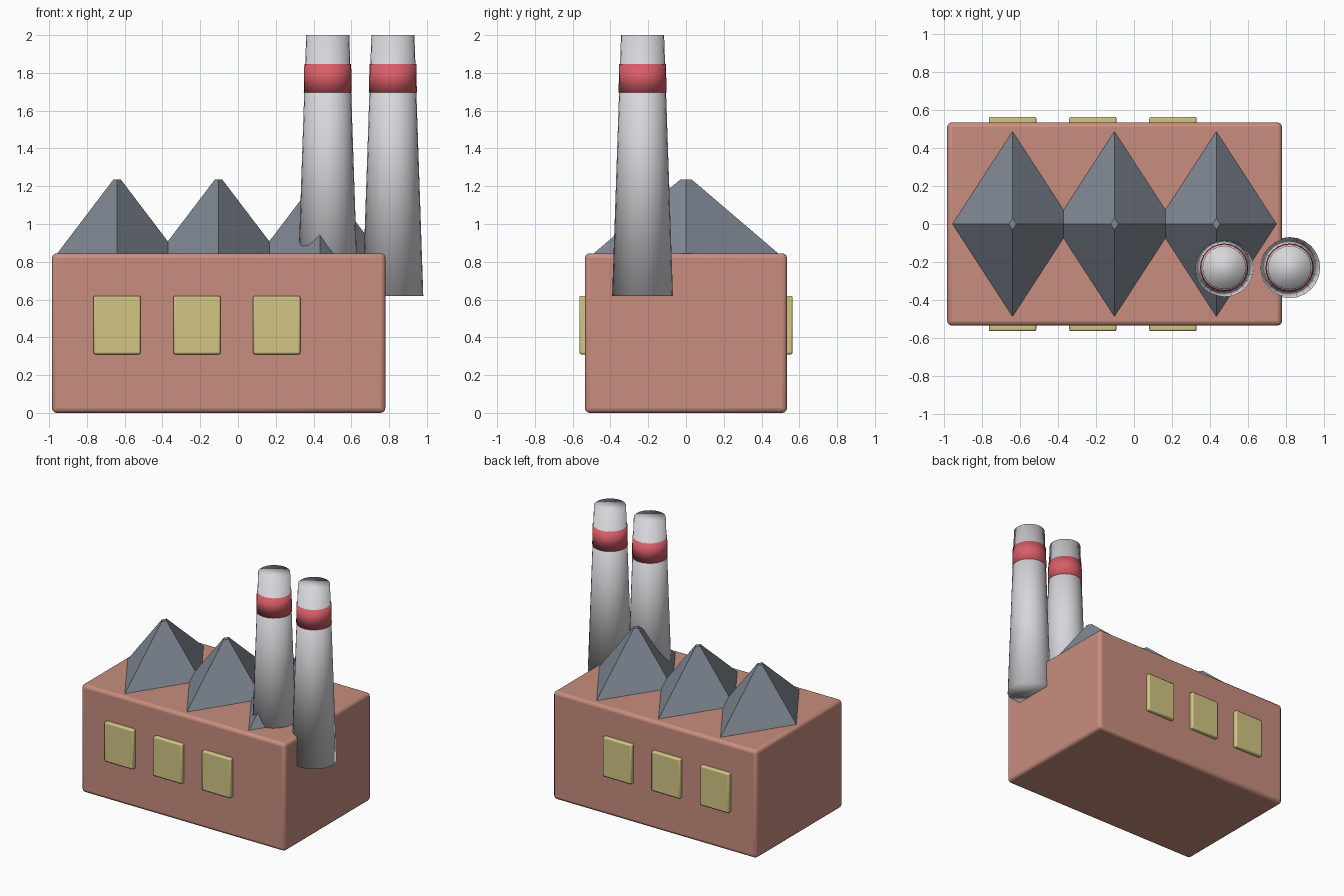
import bpy
import math

if "Cube" in bpy.data.objects:
    bpy.data.objects.remove(bpy.data.objects["Cube"])


def material(name, rgb):
    m = bpy.data.materials.new(name)
    m.diffuse_color = (*rgb, 1)
    m.use_nodes = True
    m.node_tree.nodes["Principled BSDF"].inputs["Base Color"].default_value = m.diffuse_color
    return m


BRICK = material("brick", (0.58, 0.27, 0.21))
SLATE = material("slate", (0.22, 0.25, 0.30))
CONCRETE = material("concrete", (0.68, 0.68, 0.71))
RED = material("red_band", (0.70, 0.11, 0.14))
GLASS = material("yellow_glass", (0.65, 0.57, 0.23))


def box(name, lo, hi, mat, bevel, segments):
    centre = [(a + b) / 2 for a, b in zip(lo, hi)]
    bpy.ops.mesh.primitive_cube_add(size=1, location=centre)
    ob = bpy.context.object
    ob.name = name
    ob.scale = [b - a for a, b in zip(lo, hi)]
    bpy.ops.object.transform_apply(location=False, rotation=False, scale=True)
    ob.data.materials.append(mat)
    mod = ob.modifiers.new("bevel", 'BEVEL')
    mod.width, mod.segments = bevel, segments
    bpy.ops.object.shade_smooth_by_angle(angle=math.radians(40))
    return ob


def cone(name, sides, r1, r2, z1, z2, x, y, mat):
    bpy.ops.mesh.primitive_cone_add(vertices=sides, radius1=r1, radius2=r2,
                                    depth=z2 - z1, location=(x, y, (z1 + z2) / 2))
    ob = bpy.context.object
    ob.name = name
    ob.data.materials.append(mat)
    return ob


# Main hall with softened edges
box("hall", (-0.985, -0.535, 0), (0.78, 0.535, 0.845), BRICK, 0.025, 3)

# Row of diamond-based roof peaks
for i, x in enumerate((-0.64, -0.103, 0.434)):
    peak = cone(f"roof_peak_{i + 1}", 4, 0.318, 0.02, 0.843, 1.235, x, 0, SLATE)
    peak.scale.y = 0.49 / 0.318

# Windows on the front and back walls
for i, x in enumerate((-0.64, -0.217, 0.205)):
    for side, y1, y2 in (("front", -0.565, -0.5), ("back", 0.5, 0.565)):
        box(f"{side}_window_{i + 1}", (x - 0.125, y1, 0.31),
            (x + 0.125, y2, 0.62), GLASS, 0.01, 2)

# Tapered chimneys with a band near the top
for i, x in enumerate((0.475, 0.82)):
    cone(f"chimney_{i + 1}", 24, 0.161, 0.114, 0.62, 2.0, x, -0.23, CONCRETE)
    bpy.ops.object.shade_smooth()
    cone(f"chimney_band_{i + 1}", 24, 0.127, 0.124, 1.695, 1.848, x, -0.23, RED)
    bpy.ops.object.shade_smooth()
